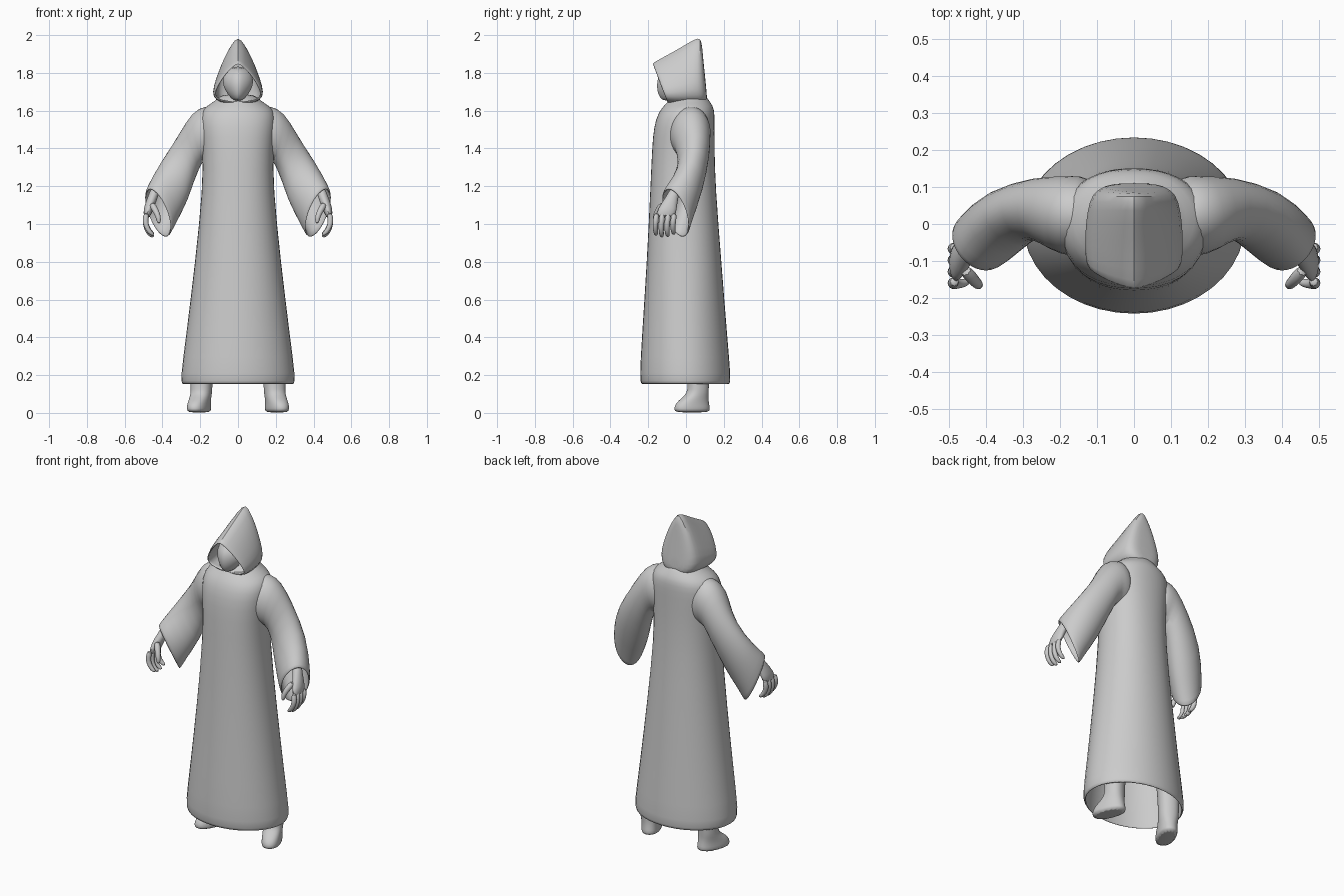
import bpy, bmesh
from math import sin, cos, pi, copysign, radians
from mathutils import Vector, Matrix

cube = bpy.data.objects.get("Cube")
if cube:
    bpy.data.objects.remove(cube, do_unlink=True)

GREY = (0.6, 0.6, 0.6, 1)
cloth = bpy.data.materials.new("plain grey")
cloth.use_nodes = True
cloth.diffuse_color = GREY
cloth.node_tree.nodes["Principled BSDF"].inputs["Base Color"].default_value = GREY


def ring(center, a, b, n=16, power=2.0):
    """Closed superellipse spanned by the half axes a and b."""
    c, a, b = Vector(center), Vector(a), Vector(b)
    pts = []
    for i in range(n):
        t = 2 * pi * i / n
        u, v = (copysign(abs(f) ** (2 / power), f) for f in (cos(t), sin(t)))
        pts.append(c + a * u + b * v)
    return pts


def level(z, rx, front, back, x=0, n=20, power=2.0):
    """Horizontal ring from its half width and its front and back y."""
    return ring((x, (front + back) / 2, z), (0, (front - back) / 2, 0), (rx, 0, 0), n, power)


def add_loft(bm, rings, cap_start=True, cap_end=True):
    rows = [[bm.verts.new(p) for p in r] for r in rings]
    n = len(rows[0])
    for low, high in zip(rows, rows[1:]):
        for i in range(n):
            j = (i + 1) % n
            bm.faces.new((low[i], low[j], high[j], high[i]))
    if cap_start:
        bm.faces.new(rows[0][::-1])
    if cap_end:
        bm.faces.new(rows[-1])


def add_tube(bm, path, radii, n=8):
    path = [Vector(p) for p in path]
    rings = []
    for i, p in enumerate(path):
        d = (path[min(i + 1, len(path) - 1)] - path[max(i - 1, 0)]).normalized()
        a = d.cross(Vector((0, 1, 0))).normalized()
        rings.append(ring(p, a * radii[i], d.cross(a) * radii[i], n))
    add_loft(bm, rings)


def finish(name, bm, thickness=0, mirror=False, subdiv=1, angle=60):
    bmesh.ops.recalc_face_normals(bm, faces=bm.faces)
    mesh = bpy.data.meshes.new(name)
    bm.to_mesh(mesh)
    bm.free()
    mesh.materials.append(cloth)
    obj = bpy.data.objects.new(name, mesh)
    bpy.context.collection.objects.link(obj)
    if mirror:
        obj.modifiers.new("Mirror", "MIRROR").use_mirror_merge = False
    if thickness:
        solid = obj.modifiers.new("Solidify", "SOLIDIFY")
        solid.thickness, solid.offset = thickness, -1
    if subdiv:
        obj.modifiers.new("Subdivision", "SUBSURF").levels = subdiv
        obj.modifiers["Subdivision"].render_levels = subdiv
    bpy.ops.object.select_all(action="DESELECT")
    obj.select_set(True)
    bpy.context.view_layer.objects.active = obj
    bpy.ops.object.shade_smooth_by_angle(angle=radians(angle))
    return obj


# Robe: open hem, narrowing to the neck
bm = bmesh.new()
robe = [(0.15, 0.30, -0.24, 0.235, 2), (0.18, 0.31, -0.25, 0.242, 2), (0.4, 0.28, -0.237, 0.222, 2),
        (0.8, 0.23, -0.21, 0.19, 2.1), (1.2, 0.188, -0.19, 0.158, 2.2), (1.4, 0.19, -0.182, 0.153, 2.3),
        (1.52, 0.203, -0.172, 0.153, 2.3), (1.59, 0.2, -0.148, 0.153, 2.2), (1.625, 0.17, -0.12, 0.145, 2),
        (1.655, 0.115, -0.09, 0.122, 2), (1.69, 0.09, -0.065, 0.1, 2)]
add_loft(bm, [level(z, rx, f, b, power=p) for z, rx, f, b, p in robe], cap_start=False)
finish("robe", bm, thickness=0.012)

# Sleeves: each ring is given by its top, bottom and forward half axis
bm = bmesh.new()
sleeve = [((0.10, 0.02, 1.63), (0.08, 0.01, 1.33), (0, -0.10, 0)),
          ((0.175, 0.03, 1.628), (0.14, 0.01, 1.33), (0.01, -0.115, 0)),
          ((0.24, 0.04, 1.60), (0.185, 0.02, 1.345), (0.02, -0.1, 0)),
          ((0.312, 0.055, 1.48), (0.215, 0.035, 1.265), (0.01, -0.085, 0)),
          ((0.405, 0.015, 1.33), (0.27, 0.03, 1.12), (-0.045, -0.075, 0)),
          ((0.475, -0.055, 1.21), (0.34, -0.03, 0.98), (-0.04, -0.075, 0.04)),
          ((0.488, -0.07, 1.18), (0.36, -0.04, 0.935), (-0.035, -0.075, 0.05))]
rings = []
for top, bottom, side in sleeve:
    top, bottom = Vector(top), Vector(bottom)
    rings.append(ring((top + bottom) / 2, (top - bottom) / 2, side))
add_loft(bm, rings, cap_end=False)
finish("sleeves", bm, thickness=0.012, mirror=True)

# Hood: teardrop rings running from the opening to the back
half = [(0, 1), (0.27, 0.87), (0.52, 0.73), (0.83, 0.46), (1, 0.22), (0.85, 0.07), (0.45, 0.01), (0, 0)]
outline = half + [(-x, h) for x, h in half[-2:0:-1]]
# half width, top y and z, bottom y and z
hood = [(0.132, -0.183, 1.86, -0.10, 1.64), (0.139, -0.13, 1.89, -0.075, 1.635),
        (0.14, -0.04, 1.94, -0.02, 1.63), (0.132, 0.045, 1.995, 0.04, 1.63),
        (0.12, 0.078, 2.003, 0.08, 1.63), (0.09, 0.085, 1.95, 0.108, 1.64), (0.04, 0.092, 1.86, 0.113, 1.67)]
bm = bmesh.new()
add_loft(bm, [[(x * w, by + (ty - by) * h, bz + (tz - bz) * h) for x, h in outline]
              for w, ty, tz, by, bz in hood], cap_start=False)
finish("hood", bm, thickness=0.012)

# Face: blank mask with a centre ridge and pointed chin
bm = bmesh.new()
face = [(1.65, 0.02, -0.125, -0.06), (1.685, 0.055, -0.15, 0), (1.735, 0.085, -0.158, 0.02),
        (1.79, 0.08, -0.148, 0.02), (1.835, 0.045, -0.09, 0.01)]
add_loft(bm, [level(z, rx, f, b, power=1.6) for z, rx, f, b in face])
finish("face", bm)

# Hands: flat palm, four curled fingers and a thumb
bm = bmesh.new()
palm = [((0.43, -0.05, 1.2), 0.025, 0.028), ((0.452, -0.075, 1.14), 0.025, 0.034),
        ((0.475, -0.1, 1.08), 0.026, 0.053), ((0.486, -0.11, 1.03), 0.016, 0.055)]
add_loft(bm, [ring(c, (t, 0, 0.3 * t), (0, w, 0), 12) for c, t, w in palm])
for i in range(4):
    y = -0.155 + 0.031 * i
    drop = (0.01, 0, 0.002, 0.014)[i]
    add_tube(bm, [(0.484, y, 1.06), (0.491, y - 0.005, 1.02), (0.487, y - 0.008, 0.98 + drop),
                  (0.468, y - 0.006, 0.945 + drop), (0.445, y - 0.002, 0.932 + drop)],
             [0.015, 0.017, 0.015, 0.014, 0.009])
add_tube(bm, [(0.46, -0.12, 1.11), (0.435, -0.15, 1.07), (0.42, -0.165, 1.035), (0.418, -0.166, 1.0)],
         [0.02, 0.018, 0.015, 0.01])
finish("hands", bm, mirror=True)

# Legs with boots turned outward
bm = bmesh.new()
leg = [(0.0, 0.052, -0.135, 0.064), (0.022, 0.055, -0.137, 0.066), (0.05, 0.053, -0.13, 0.06),
       (0.08, 0.054, -0.09, 0.055), (0.105, 0.056, -0.06, 0.055), (0.14, 0.058, -0.055, 0.055),
       (0.3, 0.06, -0.06, 0.06), (0.85, 0.065, -0.065, 0.065)]
add_loft(bm, [level(z, rx, f, b, n=16, power=2.3) for z, rx, f, b in leg])
bmesh.ops.transform(bm, verts=bm.verts,
                    matrix=Matrix.Translation((0.193, 0.065, 0)) @ Matrix.Rotation(radians(22), 4, "Z"))
for v in bm.verts:
    v.co.x -= max(0, v.co.z - 0.3) * 0.15
finish("legs", bm, mirror=True)
